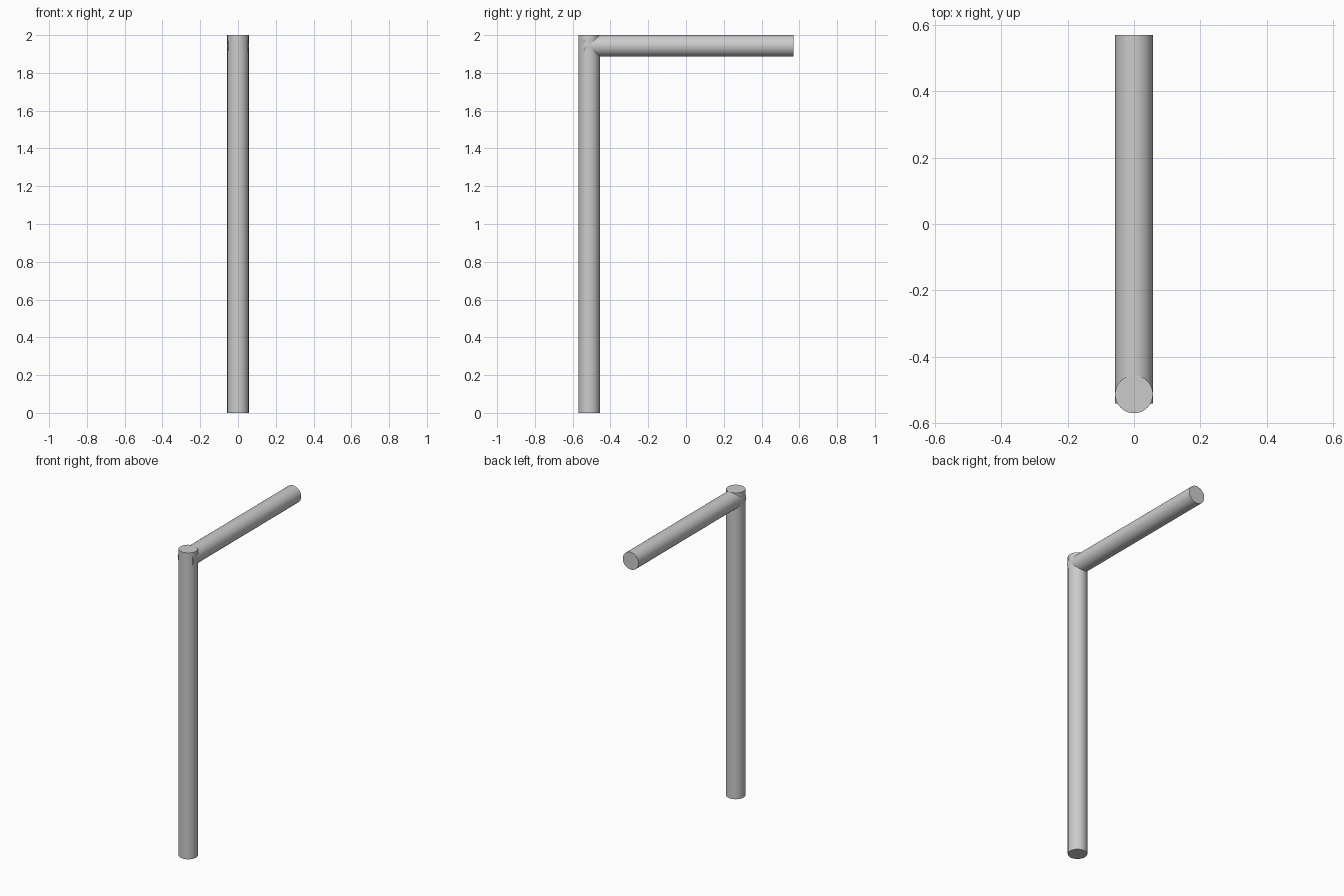
import bpy
from math import pi

if "Cube" in bpy.data.objects:
    bpy.data.objects.remove(bpy.data.objects["Cube"])

RADIUS = 0.057
HEIGHT = 2.0


def rod(name, length, location, rotation=(0, 0, 0)):
    bpy.ops.mesh.primitive_cylinder_add(vertices=64, radius=RADIUS, depth=length,
                                        location=location, rotation=rotation)
    obj = bpy.context.object
    obj.name = name
    bpy.ops.object.shade_smooth_by_angle()
    return obj


# Upright post standing on the ground
rod("post", HEIGHT, (0, -0.57 + RADIUS, HEIGHT / 2))

# Horizontal arm, flush with the post top, its inner end buried in the post
arm_start, arm_end = -0.54, 0.57
rod("arm", arm_end - arm_start, (0, (arm_start + arm_end) / 2, HEIGHT - RADIUS),
    (pi / 2, 0, 0))
